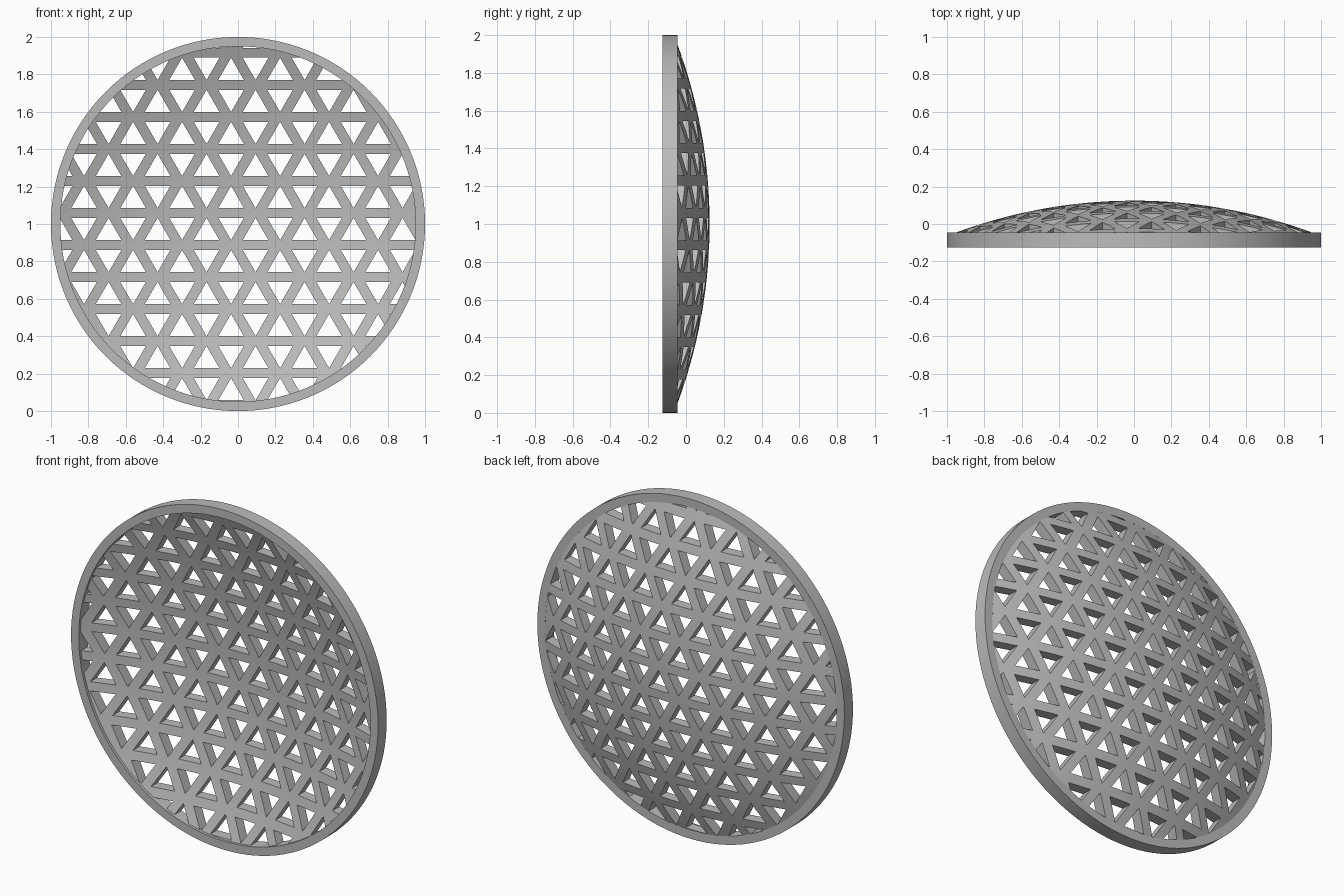
import bpy, bmesh, math
from mathutils import Matrix, Vector

cube = bpy.data.objects.get("Cube")
if cube:
    bpy.data.objects.remove(cube, do_unlink=True)

SEGMENTS = 128
CENTRE = Vector((0, 0, 1))
BACK, FRONT = -0.045, -0.125       # rim depth
INNER = 0.95                       # rim inner radius
APEX, THICK = 0.125, 0.06          # dome crown and shell thickness
RISE = APEX - BACK
RADIUS = (INNER ** 2 + RISE ** 2) / (2 * RISE)

grey = bpy.data.materials.new("plain grey")
grey.use_nodes = True
colour = (0.5, 0.5, 0.5, 1)
grey.diffuse_color = colour
grey.node_tree.nodes["Principled BSDF"].inputs["Base Color"].default_value = colour


def make_object(name, bm):
    mesh = bpy.data.meshes.new(name)
    bm.to_mesh(mesh)
    bm.free()
    mesh.materials.append(grey)
    obj = bpy.data.objects.new(name, mesh)
    bpy.context.collection.objects.link(obj)
    return obj


def revolve(name, profile):
    """Turn a closed (radius, y) profile about the front-to-back axis."""
    bm = bmesh.new()
    verts = [bm.verts.new((r, y, 1)) for r, y in profile]
    edges = [bm.edges.new((v, verts[(i + 1) % len(verts)])) for i, v in enumerate(verts)]
    bmesh.ops.spin(bm, geom=verts + edges, cent=CENTRE, axis=(0, 1, 0),
                   angle=math.tau, steps=SEGMENTS, use_merge=True)
    bmesh.ops.remove_doubles(bm, verts=bm.verts, dist=1e-5)
    bmesh.ops.dissolve_degenerate(bm, edges=bm.edges, dist=1e-6)
    bmesh.ops.recalc_face_normals(bm, faces=bm.faces)
    return make_object(name, bm)


def smooth(obj):
    obj.data.shade_smooth()
    obj.data.set_sharp_from_angle(angle=math.radians(30))


def arc(radius, reach, steps=20):
    """Spherical arc from the axis out to a given reach."""
    top = APEX - RADIUS
    return [(r, top + math.sqrt(radius ** 2 - r ** 2))
            for r in (reach * i / steps for i in range(steps + 1))]


# Outer rim
rim = revolve("rim", [(INNER, FRONT), (1, FRONT), (1, BACK), (INNER, BACK)])
smooth(rim)

# Solid dome shell, its edge buried in the rim
dome = revolve("dome_lattice", arc(RADIUS, 0.97) + arc(RADIUS - THICK, 0.97)[::-1])

# Triangular hole cutters, alternating up and down along and between rows
PITCH, ROW, HOLE_H = 0.131, 0.1712, 0.119
SIDE = HOLE_H / math.sin(math.pi / 3)
bm = bmesh.new()
for row in range(-7, 6):
    base = 1.059 + row * ROW + (ROW - HOLE_H) / 2
    for col in range(-8, 9):
        x = -0.037 + col * PITCH
        up = (row + col) % 2 == 0
        low, high = (base, base + HOLE_H) if up else (base + HOLE_H, base)
        corners = [(x - SIDE / 2, low), (x + SIDE / 2, low), (x, high)]
        if min(math.hypot(px, pz - 1) for px, pz in corners) > 0.95:
            continue
        face = bm.faces.new([bm.verts.new((px, -0.4, pz)) for px, pz in corners])
        out = bmesh.ops.extrude_face_region(bm, geom=[face])["geom"]
        bmesh.ops.translate(bm, vec=(0, 0.8, 0),
                            verts=[g for g in out if isinstance(g, bmesh.types.BMVert)])
bmesh.ops.recalc_face_normals(bm, faces=bm.faces)
cutter = make_object("hole_cutter", bm)
cutter.hide_render = True

# Cut the holes and keep the result as plain mesh
cut = dome.modifiers.new("holes", 'BOOLEAN')
cut.operation = 'DIFFERENCE'
cut.solver = 'EXACT'
cut.object = cutter
graph = bpy.context.evaluated_depsgraph_get()
dome.data = bpy.data.meshes.new_from_object(dome.evaluated_get(graph))
dome.modifiers.clear()
bpy.data.objects.remove(cutter, do_unlink=True)
smooth(dome)
